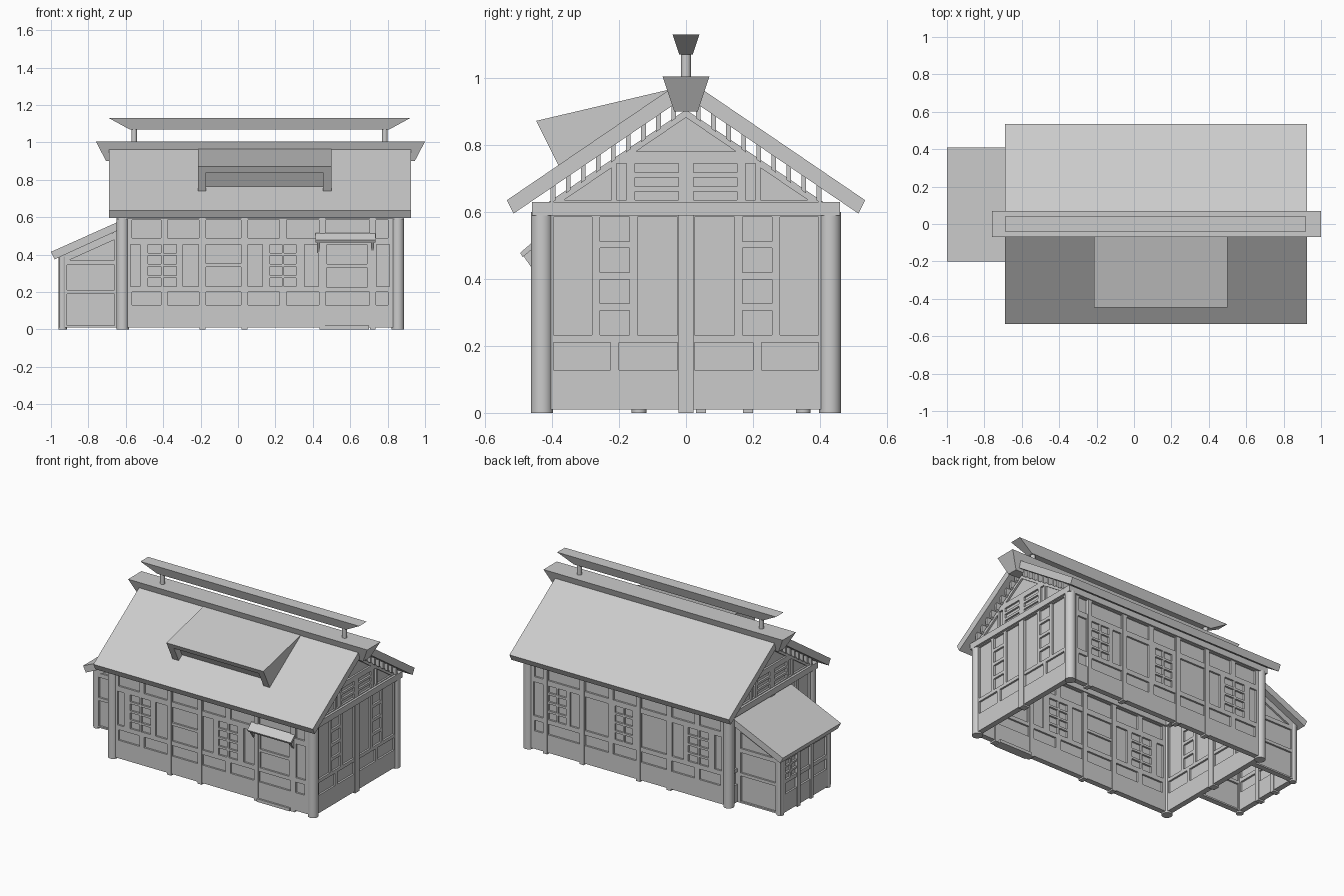
import bpy, bmesh
from mathutils import Vector

cube = bpy.data.objects.get("Cube")
if cube:
    bpy.data.objects.remove(cube)

GREY = (0.6, 0.6, 0.6, 1)
mat = bpy.data.materials.new("plain_grey")
mat.use_nodes = True
mat.diffuse_color = GREY
mat.node_tree.nodes["Principled BSDF"].inputs["Base Color"].default_value = GREY


def finish(bm, name):
    bmesh.ops.recalc_face_normals(bm, faces=bm.faces)
    me = bpy.data.meshes.new(name)
    bm.to_mesh(me)
    bm.free()
    me.materials.append(mat)
    ob = bpy.data.objects.new(name, me)
    bpy.context.collection.objects.link(ob)
    return ob


def place(axis, a, depth, z):
    """A profile runs in (a, z); it is extruded along the given axis."""
    return Vector((depth, a, z)) if axis == "x" else Vector((a, depth, z))


def prisms(name, axis, d0, d1, outlines):
    bm = bmesh.new()
    for pts in outlines:
        ends = [[bm.verts.new(place(axis, a, d, z)) for a, z in pts] for d in (d0, d1)]
        bm.faces.new(ends[0])
        bm.faces.new(ends[1][::-1])
        for i in range(len(pts)):
            j = (i + 1) % len(pts)
            bm.faces.new((ends[0][i], ends[0][j], ends[1][j], ends[1][i]))
    return finish(bm, name)


def rect(a0, a1, z0, z1):
    return [(a0, z0), (a1, z0), (a1, z1), (a0, z1)]


def mirror(pts):
    return [(-a, z) for a, z in pts]


def cut(ob, cutter):
    mod = ob.modifiers.new("openings", "BOOLEAN")
    mod.operation = "DIFFERENCE"
    mod.solver = "EXACT"
    mod.object = cutter
    cutter.hide_render = True
    cutter.hide_viewport = True
    cutter.display_type = "WIRE"


def wall(name, axis, c, outline, openings, studs=(), stud_top=0.59):
    """Timber frame with cut openings, a thin infill panel and proud studs."""
    frame = prisms(name + "_frame", axis, c - 0.018, c + 0.018, [outline])
    cut(frame, prisms(name + "_cutter", axis, c - 0.05, c + 0.05, openings))
    prisms(name + "_panel", axis, c - 0.006, c + 0.006, [outline])
    if studs:
        prisms(name + "_studs", axis, c - 0.023, c + 0.023,
               [rect(s - w / 2, s + w / 2, 0, stud_top) for s, w in studs])


def column(name, x, y, r, z0, z1):
    bm = bmesh.new()
    bmesh.ops.create_cone(bm, cap_ends=True, segments=24, radius1=r, radius2=r, depth=z1 - z0)
    bmesh.ops.translate(bm, vec=(x, y, (z0 + z1) / 2), verts=bm.verts)
    ob = finish(bm, name)
    bpy.ops.object.select_all(action="DESELECT")
    ob.select_set(True)
    bpy.context.view_layer.objects.active = ob
    bpy.ops.object.shade_smooth_by_angle()


def flared_beam(name, x0, x1, top, y0, z0, y1, z1, flare):
    """Ridge beam whose sides and ends widen upward."""
    bm = bmesh.new()
    rings = []
    for xa, xb, y, z in ((x0 + flare, x1 - flare, y0, z0), (x0, x1, y1, z1)):
        rings.append([bm.verts.new(p) for p in ((xa, -y, z), (xb, -y, z), (xb, y, z), (xa, y, z))])
    bm.faces.new(rings[0])
    bm.faces.new(rings[1])
    for i in range(4):
        j = (i + 1) % 4
        bm.faces.new((rings[0][i], rings[0][j], rings[1][j], rings[1][i]))
    return finish(bm, name)


def rows(a0, a1, z0, z1, n, gap=0.018):
    """Stack of n equal openings."""
    h = (z1 - z0 - gap * (n - 1)) / n
    return [rect(a0, a1, z0 + i * (h + gap), z0 + i * (h + gap) + h) for i in range(n)]


def window(a0, a1):
    m = (a0 + a1) / 2
    return rows(a0, m - 0.006, 0.23, 0.455, 4, 0.014) + rows(m + 0.006, a1, 0.23, 0.455, 4, 0.014)


# Main walls
XL, XR, YW = -0.617, 0.855, 0.43
STUDS = [-0.395, -0.19, 0.035, 0.24, 0.45, 0.72]
edges = [-0.585] + STUDS + [0.82]
bands = []
for a, b in zip(edges, edges[1:]):
    a, b = a + 0.018, b - 0.018
    bands += [rect(a, b, 0.49, 0.585), rect(a, b, 0.13, 0.2)]
long_outline = rect(XL, XR, 0.01, 0.59)

front = bands + window(-0.48, -0.33) + window(0.17, 0.31)
for a, b in ((-0.575, -0.525), (-0.295, -0.21), (0.053, 0.13), (0.355, 0.43), (0.74, 0.81)):
    front.append(rect(a, b, 0.23, 0.455))
front += rows(-0.172, 0.017, 0.23, 0.455, 2)
front += rows(0.475, 0.69, 0.225, 0.455, 2)
main_studs = [(s, 0.03) for s in (-0.19, 0.035, 0.45, 0.72)]
wall("front_wall", "y", -YW, long_outline, front, main_studs)
prisms("door_sill", "y", -0.46, -0.40, [rect(0.46, 0.7, 0, 0.02)])

back = bands + window(-0.48, -0.33) + window(0.08, 0.21) + window(0.57, 0.7)
for a, b in ((-0.575, -0.525), (-0.295, -0.21), (-0.172, 0.017), (0.26, 0.43), (0.475, 0.54), (0.74, 0.81)):
    back.append(rect(a, b, 0.23, 0.455))
wall("back_wall", "y", YW, long_outline, back, main_studs)

side = []
for half in ([rect(0.28, 0.395, 0.233, 0.585), rect(0.025, 0.145, 0.233, 0.585),
              rect(0.025, 0.2, 0.128, 0.21), rect(0.225, 0.395, 0.128, 0.21)]
             + rows(0.168, 0.257, 0.233, 0.585, 4, 0.02),):
    side += half + [mirror(p) for p in half]
for name, x in (("left_wall", XR), ("right_wall", XL)):
    wall(name, "x", x, rect(-YW, YW, 0.01, 0.59), side, [(0, 0.046)])

# Corner columns and wall plates
for x in (XL, XR):
    for y in (-YW, YW):
        column("corner_column", x, y, 0.033, 0, 0.6)
    prisms("gable_tie_beam", "x", x - 0.033, x + 0.033, [rect(-0.46, 0.46, 0.59, 0.63)])
for y in (-YW, YW):
    prisms("wall_plate", "y", y - 0.03, y + 0.03, [rect(XL, XR, 0.59, 0.63)])

# Gables
half = rows(0.022, 0.153, 0.635, 0.745, 3, 0.015) + [
    rect(0.177, 0.207, 0.635, 0.745), [(0.222, 0.635), (0.365, 0.635), (0.222, 0.732)]]
gable_holes = half + [mirror(p) for p in half] + [[(-0.15, 0.78), (0.15, 0.78), (0, 0.882)]]
for name, x in (("left_gable", XR), ("right_gable", XL)):
    wall(name, "x", x, [(-0.41, 0.63), (0.41, 0.63), (0, 0.905)], gable_holes)

# Roof slab and the purlins beneath it
SLOPE = 0.68
prisms("main_roof", "x", -0.69, 0.925, [[
    (-0.535, 0.635), (0, 0.999), (0.535, 0.635), (0.515, 0.595), (0, 0.945), (-0.515, 0.595)]])
purlins = []
for i in range(9):
    y = 0.03 + i * 0.045
    p = [(y, 0.9 - SLOPE * y), (y + 0.014, 0.89 - SLOPE * y),
         (y + 0.014, 0.945 - SLOPE * y), (y, 0.95 - SLOPE * y)]
    purlins += [p, mirror(p)]
prisms("purlins", "x", -0.65, 0.89, purlins)

# Ridge
flared_beam("ridge_beam", -0.76, 1.0, True, 0.035, 0.9, 0.07, 1.005, 0.055)
flared_beam("upper_ridge_beam", -0.69, 0.92, True, 0.02, 1.07, 0.04, 1.13, 0.11)
for x in (-0.555, 0.785):
    column("ridge_post", x, 0, 0.015, 1.0, 1.075)

# Dormer with an open front
dormer = prisms("dormer", "x", -0.215, 0.5, [[(-0.03, 0.97), (-0.447, 0.872), (-0.38, 0.738)]])
cut(dormer, prisms("dormer_cutter", "x", -0.17, 0.455, [
    [(-0.47, 0.84), (-0.385, 0.84), (-0.31, 0.7), (-0.47, 0.7)]]))

# Awning over the door
prisms("awning", "x", 0.415, 0.735, [
    [(-0.45, 0.517), (-0.495, 0.478), (-0.488, 0.465), (-0.44, 0.505)]])
for x in (0.43, 0.72):
    prisms("awning_bracket", "x", x - 0.008, x + 0.008, [[(-0.445, 0.5), (-0.485, 0.468), (-0.445, 0.41)]])

# Lean-to
LX, LY0, LY1 = -0.938, -0.14, 0.35
profile = [(-0.955, 0.01), (XL, 0.01), (XL, 0.54), (-0.955, 0.39)]
end_holes = [rect(-0.915, -0.66, 0.21, 0.345), rect(-0.915, -0.66, 0.02, 0.19),
             [(-0.9, 0.372), (-0.66, 0.372), (-0.66, 0.48)]]
for name, y in (("lean_to_front", LY0), ("lean_to_back", LY1)):
    wall(name, "y", y, profile, end_holes)
    column("lean_to_post", LX, y, 0.022, 0, 0.39)
outer = [rect(a, b, 0.13, 0.2) for a, b in ((-0.11, 0.03), (0.06, 0.17), (0.2, 0.32))]
outer += rows(0.2, 0.25, 0.225, 0.35, 3, 0.012) + rows(0.265, 0.32, 0.225, 0.35, 3, 0.012)
outer += [rect(0.06, 0.17, 0.225, 0.35), rect(-0.11, 0.03, 0.225, 0.35)]
wall("lean_to_side", "x", LX, rect(LY0, LY1, 0.01, 0.39), outer, [(0.045, 0.03), (0.185, 0.03)], 0.39)
prisms("lean_to_roof", "y", -0.2, 0.41, [
    [(-1.0, 0.415), (-0.62, 0.585), (-0.62, 0.54), (-0.98, 0.375)]])
